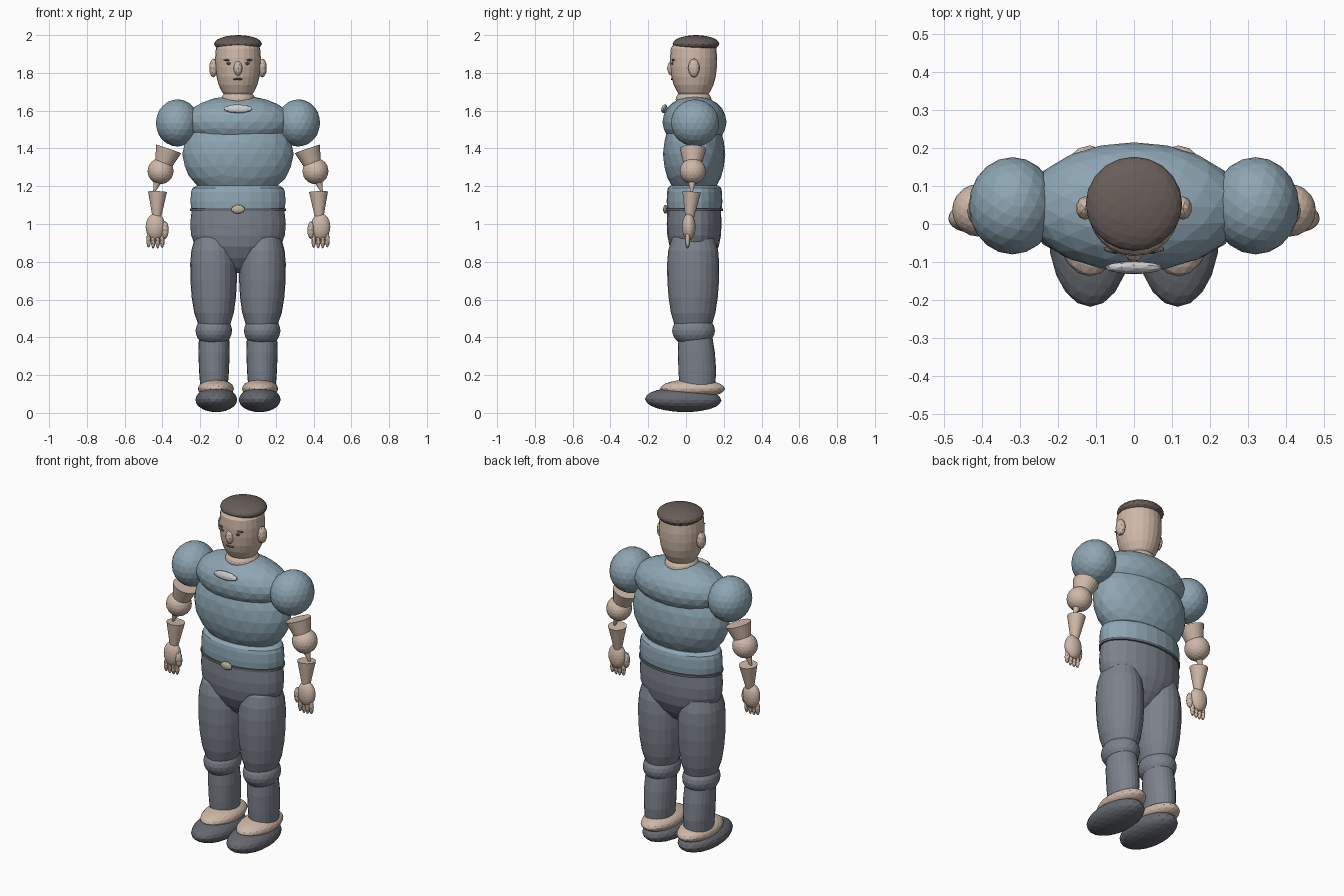
import bpy, bmesh, math
from mathutils import Vector, Matrix


def mat(name, c):
    m = bpy.data.materials.new(name)
    m.diffuse_color = (*c, 1)
    return m


SKIN = mat("skin", (0.62, 0.48, 0.39))
SHIRT = mat("shirt_blue", (0.27, 0.38, 0.45))
CLOTH = mat("trouser_grey", (0.20, 0.22, 0.26))
SHOE = mat("shoe_dark", (0.13, 0.14, 0.16))
HAIR = mat("hair_brown", (0.14, 0.11, 0.10))
WHITE = mat("badge_white", (0.8, 0.82, 0.82))
BRASS = mat("buckle_tan", (0.5, 0.45, 0.32))


def finish(name, bm, m):
    bmesh.ops.recalc_face_normals(bm, faces=bm.faces[:])
    me = bpy.data.meshes.new(name)
    bm.to_mesh(me)
    bm.free()
    me.materials.append(m)
    ob = bpy.data.objects.new(name, me)
    bpy.context.collection.objects.link(ob)
    return ob


def ball(name, c, r, m, sub=3, tilt=0):
    """Faceted ellipsoid, optionally tilted about x."""
    bm = bmesh.new()
    bmesh.ops.create_icosphere(bm, subdivisions=sub, radius=1)
    bm.transform(Matrix.Translation(c) @ Matrix.Rotation(tilt, 4, 'X') @ Matrix.Diagonal((*r, 1)))
    return finish(name, bm, m)


def loft(name, rings, m, n=24):
    """Stacked ellipses: (z, x centre, y centre, x radius, y radius)."""
    bm = bmesh.new()
    prev = None
    for i, (z, cx, cy, rx, ry) in enumerate(rings):
        ring = [bm.verts.new((cx + rx * math.cos(2 * math.pi * k / n),
                              cy + ry * math.sin(2 * math.pi * k / n), z)) for k in range(n)]
        if prev:
            for k in range(n):
                bm.faces.new((prev[k], prev[(k + 1) % n], ring[(k + 1) % n], ring[k]))
        if i in (0, len(rings) - 1):
            bm.faces.new(ring)
        prev = ring
    return finish(name, bm, m)


def cone(name, base, tip, r, m, r2=0.004):
    base, tip = Vector(base), Vector(tip)
    d = tip - base
    bm = bmesh.new()
    bmesh.ops.create_cone(bm, cap_ends=True, segments=24, radius1=r, radius2=r2, depth=d.length)
    bm.transform(Matrix.Translation((base + tip) / 2) @ d.to_track_quat('Z', 'Y').to_matrix().to_4x4())
    return finish(name, bm, m)


# head
loft("head", [(z, 0, 0.04, r, r * 1.03) for z, r in
              [(1.665, 0.05), (1.68, 0.07), (1.70, 0.085), (1.735, 0.102), (1.78, 0.114),
               (1.83, 0.12), (1.88, 0.121), (1.93, 0.117), (1.97, 0.09)]], SKIN)
ball("hair", (0, 0.053, 1.954), (0.127, 0.124, 0.046), HAIR)
ball("neck", (0, 0.04, 1.66), (0.09, 0.095, 0.055), SKIN)
ball("nose", (0, -0.072, 1.825), (0.025, 0.028, 0.042), SKIN, 2)
ball("mouth", (0, -0.072, 1.767), (0.027, 0.008, 0.006), HAIR, 2)

# torso
ball("chest", (0, 0.045, 1.54), (0.285, 0.17, 0.14), SHIRT)
ball("belly", (0, 0.043, 1.37), (0.295, 0.165, 0.245), SHIRT)
loft("waist", [(z, 0, 0.045, r, r * 0.585) for z, r in
               [(1.07, 0.235), (1.085, 0.248), (1.12, 0.252), (1.17, 0.248),
                (1.19, 0.241), (1.205, 0.215)]], SHIRT)
loft("belt", [(z, 0, 0.045, 0.254, 0.15) for z in (1.069, 1.083)], SHOE, 32)
ball("buckle", (0, -0.108, 1.078), (0.037, 0.014, 0.024), BRASS, 2)
ball("chest_badge", (0, -0.115, 1.61), (0.078, 0.016, 0.024), WHITE, 2, -0.3)
loft("hips", [(z, 0, 0.043, r, ry) for z, r, ry in
              [(1.078, 0.245, 0.142), (1.0, 0.253, 0.145), (0.94, 0.248, 0.142),
               (0.88, 0.225, 0.13), (0.82, 0.165, 0.1), (0.77, 0.09, 0.06),
               (0.74, 0.03, 0.02)]], CLOTH)

for side, s in (("left", 1), ("right", -1)):
    # face details
    ball(side + "_ear", (s * 0.129, 0.042, 1.826), (0.024, 0.031, 0.05), SKIN, 2)
    ball(side + "_eye", (s * 0.048, -0.07, 1.85), (0.013, 0.009, 0.008), SHOE, 2)
    ball(side + "_eyebrow", (s * 0.052, -0.066, 1.868), (0.028, 0.01, 0.005), HAIR, 2)

    # arm
    ball(side + "_sleeve", (s * 0.32, 0.048, 1.535), (0.115, 0.128, 0.125), SHIRT)
    cone(side + "_upper_arm", (s * 0.367, 0.037, 1.397), (s * 0.446, 0.03, 1.165), 0.07, SKIN)
    ball(side + "_elbow", (s * 0.41, 0.036, 1.28), (0.069, 0.069, 0.069), SKIN)
    cone(side + "_forearm", (s * 0.426, 0.03, 1.17), (s * 0.433, 0.012, 0.94), 0.05, SKIN)
    ball(side + "_palm", (s * 0.437, 0.015, 0.985), (0.052, 0.036, 0.072), SKIN)
    for i in range(4):
        ball(side + "_finger_%d" % (i + 1), (s * (0.401 + 0.024 * i), 0.008, 0.915),
             (0.0125, 0.014, (0.042, 0.046, 0.046, 0.04)[i]), SKIN, 2)
    ball(side + "_thumb", (s * 0.386, 0.002, 0.968), (0.019, 0.019, 0.047), SKIN, 2)

    # leg
    loft(side + "_thigh", [(z, s * x, 0.038, r, ry) for z, x, r, ry in
                           [(0.47, 0.126, 0.085, 0.1), (0.53, 0.127, 0.105, 0.118),
                            (0.61, 0.128, 0.117, 0.13), (0.7, 0.129, 0.123, 0.137),
                            (0.79, 0.13, 0.123, 0.138), (0.86, 0.132, 0.115, 0.132),
                            (0.92, 0.135, 0.095, 0.115), (0.96, 0.137, 0.06, 0.075)]], CLOTH)
    ball(side + "_knee", (s * 0.128, 0.04, 0.435), (0.097, 0.114, 0.085), CLOTH)
    loft(side + "_shin", [(z, s * 0.127, y, r, ry) for z, y, r, ry in
                          [(0.14, 0.06, 0.073, 0.094), (0.22, 0.06, 0.079, 0.1),
                           (0.32, 0.055, 0.083, 0.098), (0.4, 0.05, 0.08, 0.09)]], CLOTH)
    ball(side + "_foot", (s * 0.117, 0.035, 0.128), (0.096, 0.172, 0.05), SKIN)
    ball(side + "_shoe", (s * 0.115, -0.015, 0.07), (0.111, 0.203, 0.066), SHOE, 3, -0.02)
